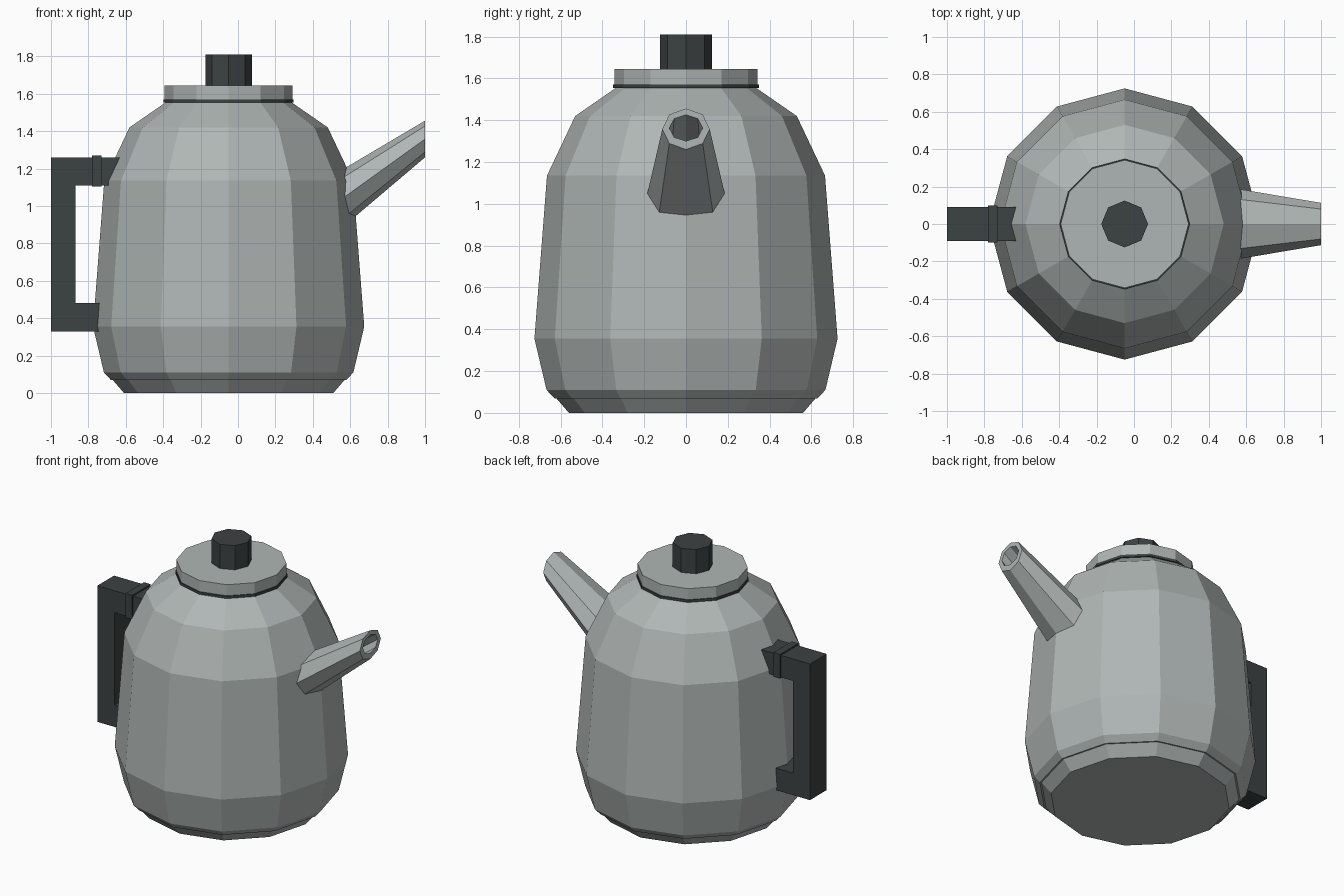
import bpy
from math import cos, sin, pi

if "Cube" in bpy.data.objects:
    bpy.data.objects.remove(bpy.data.objects["Cube"])

CX = -0.05  # axis of the body


def material(name, rgb):
    m = bpy.data.materials.new(name)
    m.diffuse_color = (*rgb, 1)
    m.use_nodes = True
    m.node_tree.nodes["Principled BSDF"].inputs["Base Color"].default_value = m.diffuse_color
    return m


steel = material("brushed steel", (0.43, 0.47, 0.46))
black = material("dark plastic", (0.045, 0.054, 0.054))


def loft(name, rings, mat, caps=True, closed=False):
    """Skin a list of equal-length vertex rings."""
    n = len(rings[0])
    verts = [v for r in rings for v in r]
    count = len(rings)
    faces = []
    for i in range(count if closed else count - 1):
        a, b = i * n, (i + 1) % count * n
        faces += [(a + j, a + (j + 1) % n, b + (j + 1) % n, b + j) for j in range(n)]
    if caps and not closed:
        faces += [tuple(range(n))[::-1], tuple(range((count - 1) * n, count * n))]
    me = bpy.data.meshes.new(name)
    me.from_pydata(verts, [], faces)
    me.materials.append(mat)
    ob = bpy.data.objects.new(name, me)
    bpy.context.collection.objects.link(ob)
    return ob


def lathe(name, profile, sides, mat):
    """Faceted solid of revolution from (radius, z) pairs."""
    return loft(name, [[(CX + r * cos(2 * pi * k / sides), r * sin(2 * pi * k / sides), z)
                        for k in range(sides)] for r, z in profile], mat)


# Base, body, lid and knob
lathe("base", [(0.56, 0), (0.62, 0.07)], 12, steel)
lathe("body", [(0.63, 0.07), (0.667, 0.11), (0.725, 0.355), (0.665, 1.135),
               (0.53, 1.42), (0.335, 1.555)], 12, steel)
lathe("lid_seal", [(0.348, 1.553), (0.348, 1.57)], 12, black)
lathe("lid", [(0.342, 1.57), (0.342, 1.645)], 12, steel)
lathe("lid_knob", [(0.125, 1.645), (0.125, 1.81)], 8, black)


# Hollow tapered spout, cut upright at the tip
def section(x, z, ry, rz):
    return [(x, ry * cos(k * pi / 4), z + rz * sin(k * pi / 4)) for k in range(8)]


loft("spout", [section(0.50, 0.998, 0.197, 0.162), section(1.0, 1.358, 0.113, 0.098),
               section(1.0, 1.363, 0.08, 0.063), section(0.50, 0.998, 0.12, 0.10)],
     steel, closed=True)

# Handle: one C-shaped outline extruded across y
outline = [(-1, 0.33), (-0.70, 0.33), (-0.70, 0.48), (-0.87, 0.48),
           (-0.87, 1.11), (-0.60, 1.11), (-0.60, 1.26), (-1, 1.26)]
loft("handle", [[(x, y, z) for x, z in outline] for y in (0.09, -0.09)], black)

# Collar around the upper handle arm
collar = [(-0.78, 1.105), (-0.73, 1.105), (-0.73, 1.27), (-0.78, 1.27)]
loft("handle_collar", [[(x, y, z) for x, z in collar] for y in (0.1, -0.1)], black)

# Consistent outward normals
import bmesh
for ob in bpy.data.objects:
    bm = bmesh.new()
    bm.from_mesh(ob.data)
    bmesh.ops.recalc_face_normals(bm, faces=bm.faces)
    bm.to_mesh(ob.data)
    bm.free()
